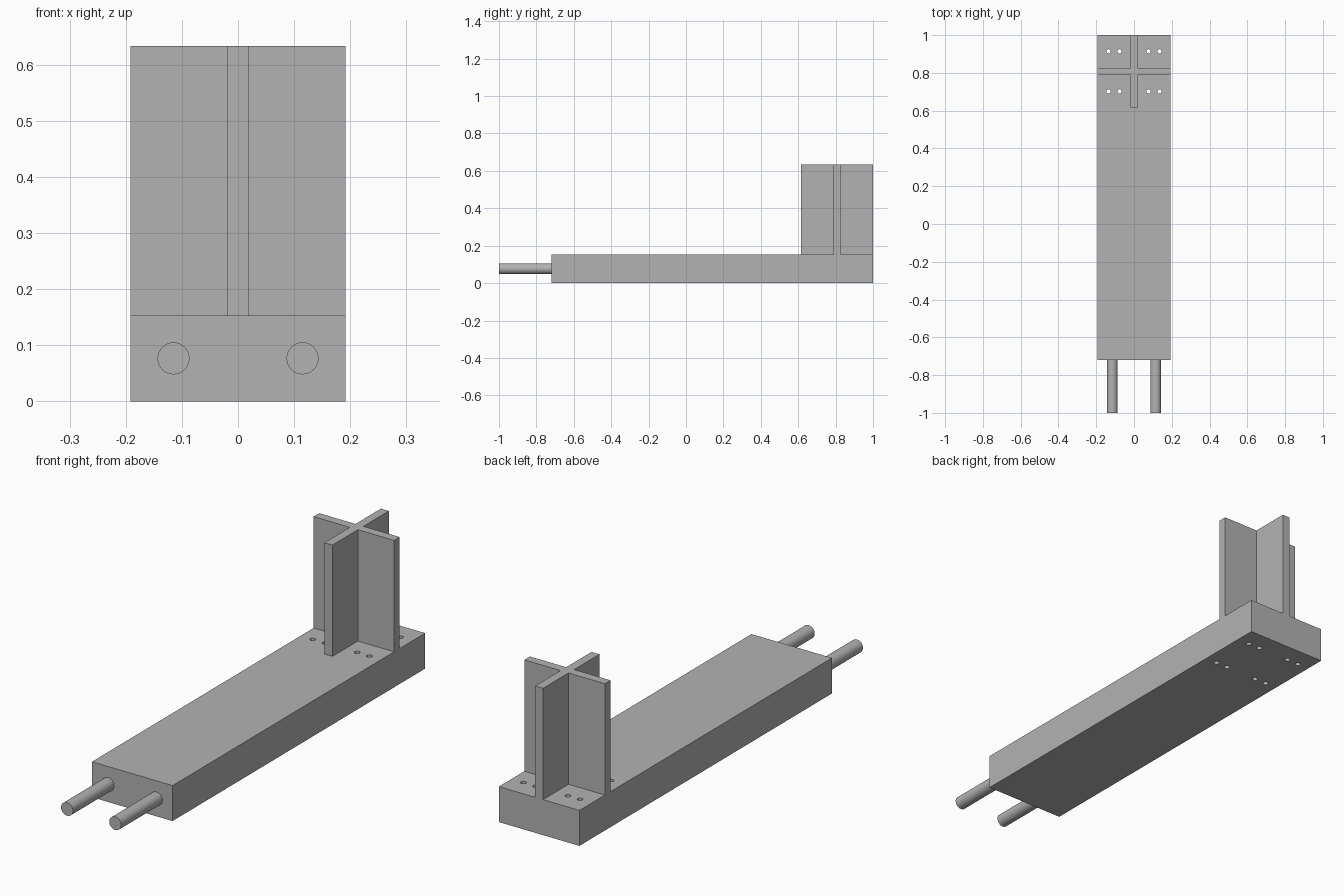
import bpy, bmesh
from math import radians

cube = bpy.data.objects.get("Cube")
if cube:
    bpy.data.objects.remove(cube, do_unlink=True)

HALF_W = 0.192          # half width of the beam and of the cross
BASE_TOP = 0.153
FRONT, BACK = -0.72, 1.0
POST_Y = BACK - HALF_W  # centre of the cross post
POST_TOP = 0.633
HALF_T = 0.019          # half thickness of the cross plates

grey = bpy.data.materials.new("plain grey")
grey.use_nodes = True
colour = (0.45, 0.45, 0.45, 1)
grey.diffuse_color = colour
grey.node_tree.nodes["Principled BSDF"].inputs["Base Color"].default_value = colour


def prism(name, outline, z0, z1):
    """Extrude a flat outline upward from z0 to z1."""
    bm = bmesh.new()
    face = bm.faces.new([bm.verts.new((x, y, z0)) for x, y in outline])
    top = bmesh.ops.extrude_face_region(bm, geom=[face])["geom"]
    bmesh.ops.translate(bm, vec=(0, 0, z1 - z0),
                        verts=[v for v in top if isinstance(v, bmesh.types.BMVert)])
    bmesh.ops.recalc_face_normals(bm, faces=bm.faces)
    mesh = bpy.data.meshes.new(name)
    bm.to_mesh(mesh)
    bm.free()
    mesh.materials.append(grey)
    obj = bpy.data.objects.new(name, mesh)
    bpy.context.collection.objects.link(obj)
    return obj


def cylinder(name, radius, length, location, tilt=0):
    bpy.ops.mesh.primitive_cylinder_add(vertices=32, radius=radius, depth=length,
                                        location=location, rotation=(tilt, 0, 0))
    obj = bpy.context.object
    obj.name = name
    obj.data.materials.append(grey)
    bpy.ops.object.shade_smooth_by_angle(angle=radians(30))
    return obj


# Long base beam
base = prism("base_beam", [(-HALF_W, FRONT), (HALF_W, FRONT),
                           (HALF_W, BACK), (-HALF_W, BACK)], 0, BASE_TOP)

# Bolt holes: a pair in each quadrant around the post, right through the beam
for sx in (-1, 1):
    for sy in (-1, 1):
        for dx in (-0.029, 0.029):
            spot = (sx * 0.106 + dx, POST_Y + sy * 0.106, BASE_TOP / 2)
            cutter = cylinder("hole_cutter", 0.0115, 0.4, spot)
            cutter.hide_render = True
            cut = base.modifiers.new("bolt_hole", "BOOLEAN")
            cut.operation = "DIFFERENCE"
            cut.solver = "EXACT"
            cut.object = cutter
            bpy.context.view_layer.objects.active = base
            bpy.ops.object.modifier_apply(modifier=cut.name)
            bpy.data.objects.remove(cutter, do_unlink=True)

# Upright cross-shaped post: one arm's corners turned through four quarters
corners = [(HALF_T, HALF_T), (HALF_T, HALF_W), (-HALF_T, HALF_W)]
cross = []
for quarter in range(4):
    cross += [(x, y + POST_Y) for x, y in corners]
    corners = [(-y, x) for x, y in corners]
prism("cross_post", cross, BASE_TOP, POST_TOP)

# Two round rods out of the front end
for side, x in (("left", 0.115), ("right", -0.115)):
    cylinder(side + "_rod", 0.0285, FRONT + 1, (x, (FRONT - 1) / 2, BASE_TOP / 2),
             radians(90))
